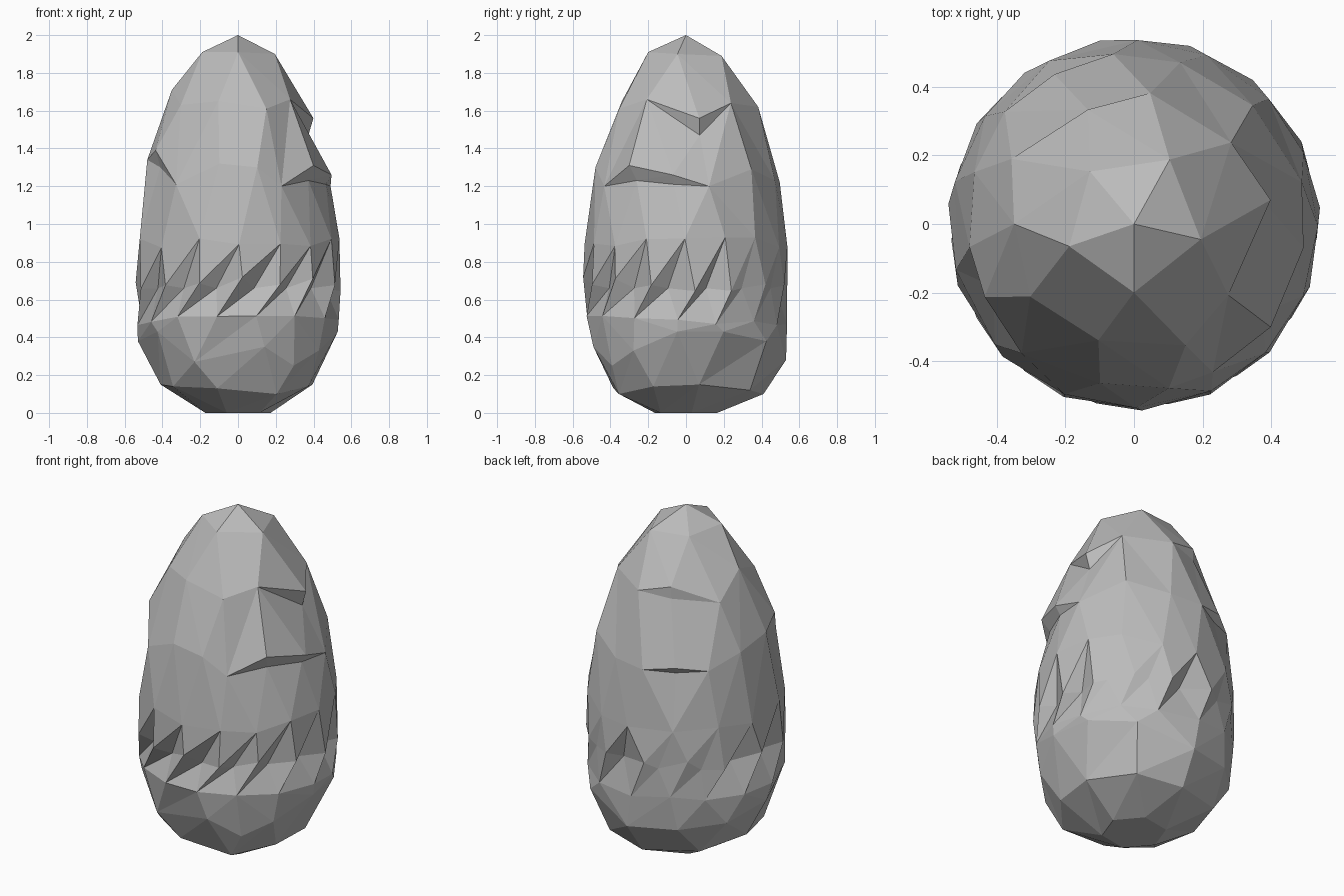
import bpy, bmesh, random
from math import sin, cos, pi, radians
from mathutils import Vector

random.seed(7)
if "Cube" in bpy.data.objects:
    bpy.data.objects.remove(bpy.data.objects["Cube"])

stone = bpy.data.materials.new("stone grey")
stone.use_nodes = True
GREY = (0.5, 0.5, 0.5, 1)
stone.diffuse_color = GREY
stone.node_tree.nodes["Principled BSDF"].inputs["Base Color"].default_value = GREY

TURN = 2 * pi
bm = bmesh.new()


def point(degrees, r, z):
    """An (angle, vertex) pair in cylindrical coordinates."""
    a = radians(degrees)
    return a, bm.verts.new((r * cos(a), r * sin(a), z))


def ring(points):
    return [point(*p) for p in points]


def ledge_ring(points, ledges):
    """Ring whose ledge points split into a proud lip and a recessed underside."""
    lip = ring(points)
    under = [point(*ledges[k]) if k in ledges else p for k, p in enumerate(lip)]
    for k in range(len(lip)):
        n = (k + 1) % len(lip)
        corners = [under[k][1], under[n][1], lip[n][1], lip[k][1]]
        corners = list(dict.fromkeys(corners))
        for i in range(1, len(corners) - 1):
            bm.faces.new((corners[0], corners[i], corners[i + 1]))
    return under, lip


def zipper(low, high):
    """Skin two rings of any counts with triangles, advancing by angle."""
    start = low[0][0]
    nearest = min(range(len(high)), key=lambda k: abs((high[k][0] - start + pi) % TURN - pi))
    high = high[nearest:] + high[:nearest]
    base = high[0][0]
    shift = (base - start + pi) % TURN - pi

    def steps(pts, first):
        angles = [(a - first) % TURN for a, v in pts[1:]]
        return [0] + angles + [TURN], [v for a, v in pts] + [pts[0][1]]
    la, lv = steps(low, start)
    ha, hv = steps(high, base)
    i = j = 0
    while i < len(low) or j < len(high):
        if j == len(high) or (i < len(low) and la[i + 1] < ha[j + 1] + shift):
            bm.faces.new((lv[i], lv[i + 1], hv[j]))
            i += 1
        else:
            bm.faces.new((lv[i], hv[j + 1], hv[j]))
            j += 1


# Base: flat foot widening into the belly
foot = ring([(60 * k + 10, 0.175, 0) for k in range(6)])
heel = ring([(10, .40, .15), (52, .43, .12), (90, .41, .10), (135, .43, .13),
             (178, .41, .15), (215, .42, .14), (254, .40, .13), (300, .41, .10),
             (335, .41, .14)])
hip = ring([(22, .53, .43), (52, .54, .38), (88, .53, .28), (120, .52, .30),
            (150, .52, .32), (180, .53, .38), (215, .52, .43), (242, .49, .27),
            (286, .51, .35), (307, .49, .25), (327, .51, .33), (355, .53, .43)])

# Twisted band of slanted ridges and grooves
COUNT = 15
SHALLOW = {0, 1, 3, 4}
lower, upper, ridges, grooves = [], [], [], []
for k in range(COUNT):
    a = 18 + 360 * k / COUNT + random.uniform(-2, 2)
    twist = 31 - 5 * sin(radians(a)) - 4 * cos(radians(a))
    depth = 0.015 if k in SHALLOW else random.uniform(0.05, 0.075)
    lower.append(point(a, 0.535, random.uniform(0.46, 0.53)))
    upper.append(point(a + twist, 0.537, random.uniform(0.87, 0.96)))
    ridges.append(point(a + twist / 2 - 4, 0.545, random.uniform(0.64, 0.72))[1])
    grooves.append(point(a + twist / 2 + 4, 0.54 - depth, 0.66)[1])
for k in range(COUNT):
    n = (k + 1) % COUNT
    L, U, R, G = lower[k][1], upper[k][1], ridges[k], grooves[k]
    L2, U2, R2 = lower[n][1], upper[n][1], ridges[n]
    for tri in ((L, G, R), (R, G, U), (L, L2, G), (L2, R2, G), (G, R2, U), (R2, U2, U)):
        bm.faces.new(tri)

# Shoulders and neck, with chipped ledges
shoulder_under, shoulder_lip = ledge_ring(
    [(14, .505, 1.20), (45, .49, 1.29), (74, .49, 1.23), (97, .50, 1.22), (118, .495, 1.25),
     (139, .50, 1.23), (162, .49, 1.30), (188, .485, 1.34), (206, .485, 1.39),
     (229, .50, 1.21), (258, .475, 1.32), (282, .49, 1.30), (298, .49, 1.20),
     (323, .50, 1.31), (352, .50, 1.26)],
    {4: (118, .465, 1.21), 8: (204, .45, 1.30), 13: (325, .455, 1.23), 14: (352, .47, 1.21)})
neck_under, neck_lip = ledge_ring(
    [(10, .405, 1.56), (40, .37, 1.64), (83, .385, 1.62), (112, .36, 1.67),
     (152, .405, 1.58), (180, .35, 1.71), (215, .37, 1.63), (253, .355, 1.65),
     (293, .385, 1.61), (323, .345, 1.66)],
    {0: (11, .38, 1.47), 3: (112, .36, 1.60)})

# Pointed crown
crown = ring([(61, .215, 1.89), (130, .20, 1.90), (199, .20, 1.91), (270, .20, 1.91),
              (347, .20, 1.90)])
tip = bm.verts.new((0, 0, 2))
for low, high in ((foot, heel), (heel, hip), (hip, lower), (upper, shoulder_under),
                  (shoulder_lip, neck_under), (neck_lip, crown)):
    zipper(low, high)
bm.faces.new([v for a, v in reversed(foot)])
for k in range(len(crown)):
    bm.faces.new((crown[k - 1][1], crown[k][1], tip))
bmesh.ops.recalc_face_normals(bm, faces=bm.faces)

mesh = bpy.data.meshes.new("egg_rock")
bm.to_mesh(mesh)
bm.free()
mesh.materials.append(stone)
rock = bpy.data.objects.new("egg_rock", mesh)
bpy.context.collection.objects.link(rock)
